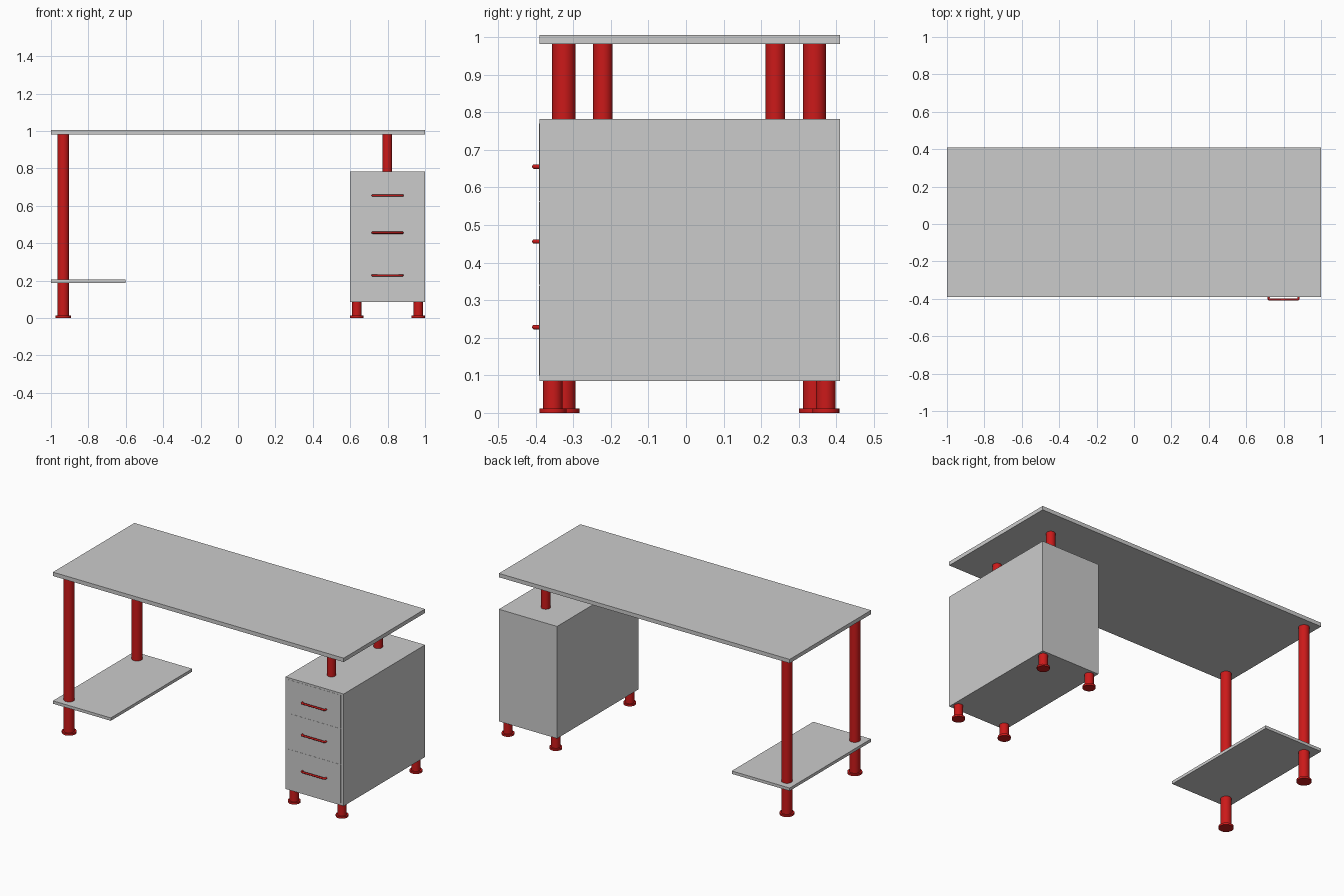
import bpy, math

if "Cube" in bpy.data.objects:
    bpy.data.objects.remove(bpy.data.objects["Cube"])

red = bpy.data.materials.new("red_paint")
red.diffuse_color = (0.6, 0.01, 0.01, 1)
red.use_nodes = True
red.node_tree.nodes["Principled BSDF"].inputs["Base Color"].default_value = red.diffuse_color


def box(name, x, y, z):
    """Box from (min, max) ranges."""
    bpy.ops.mesh.primitive_cube_add(size=1, location=[sum(r) / 2 for r in (x, y, z)])
    o = bpy.context.object
    o.name = name
    o.scale = [r[1] - r[0] for r in (x, y, z)]
    bpy.ops.object.transform_apply(location=False, rotation=False, scale=True)
    return o


def tube(name, x, y, r, z0, z1, sides=32):
    """Upright red cylinder."""
    bpy.ops.mesh.primitive_cylinder_add(vertices=sides, radius=r, depth=z1 - z0,
                                        location=(x, y, (z0 + z1) / 2))
    o = bpy.context.object
    o.name = name
    o.data.materials.append(red)
    bpy.ops.object.shade_smooth_by_angle(angle=math.radians(35))
    return o


def footed_leg(name, x, y, r, foot_r, top):
    tube(name, x, y, r, 0.012, top)
    tube(name + "_foot", x, y, foot_r, 0, 0.012, 24)


FRONT, BACK = -0.39, 0.41
DEPTH = (FRONT, BACK)

# Worktop, low shelf and drawer cabinet
box("worktop", (-1, 1), DEPTH, (0.981, 1.005))
box("low_shelf", (-1, -0.602), DEPTH, (0.187, 0.205))
box("cabinet", (0.6, 1), DEPTH, (0.085, 0.782))

# Long legs, cabinet feet and posts carrying the worktop
for side, leg_y, foot_y, post_y in (("front", -0.325, -0.354, -0.221),
                                    ("back", 0.342, 0.372, 0.238)):
    footed_leg(side + "_long_leg", -0.934, leg_y, 0.031, 0.042, 0.981)
    tube(side + "_cabinet_post", 0.798, post_y, 0.026, 0.782, 0.981)
    for x, lr in ((0.635, "left"), (0.964, "right")):
        footed_leg(f"{side}_{lr}_cabinet_leg", x, foot_y, 0.026, 0.036, 0.085)

# Drawer fronts with bent bar handles
drawers = ((0.1, 0.338, 0.228), (0.341, 0.561, 0.456), (0.564, 0.77, 0.655))
for i, (z0, z1, hz) in enumerate(drawers, 1):
    box(f"drawer_front_{i}", (0.62, 0.98), (FRONT - 0.001, FRONT + 0.01), (z0, z1))
    curve = bpy.data.curves.new(f"drawer_handle_{i}", "CURVE")
    curve.dimensions = "3D"
    curve.bevel_depth = 0.006
    curve.bevel_resolution = 3
    curve.use_fill_caps = True
    path = [(0.72, FRONT), (0.72, -0.4), (0.724, -0.404),
            (0.876, -0.404), (0.88, -0.4), (0.88, FRONT)]
    spline = curve.splines.new("POLY")
    spline.points.add(len(path) - 1)
    for p, (x, y) in zip(spline.points, path):
        p.co = (x, y, hz, 1)
    curve.materials.append(red)
    bpy.context.collection.objects.link(bpy.data.objects.new(curve.name, curve))
